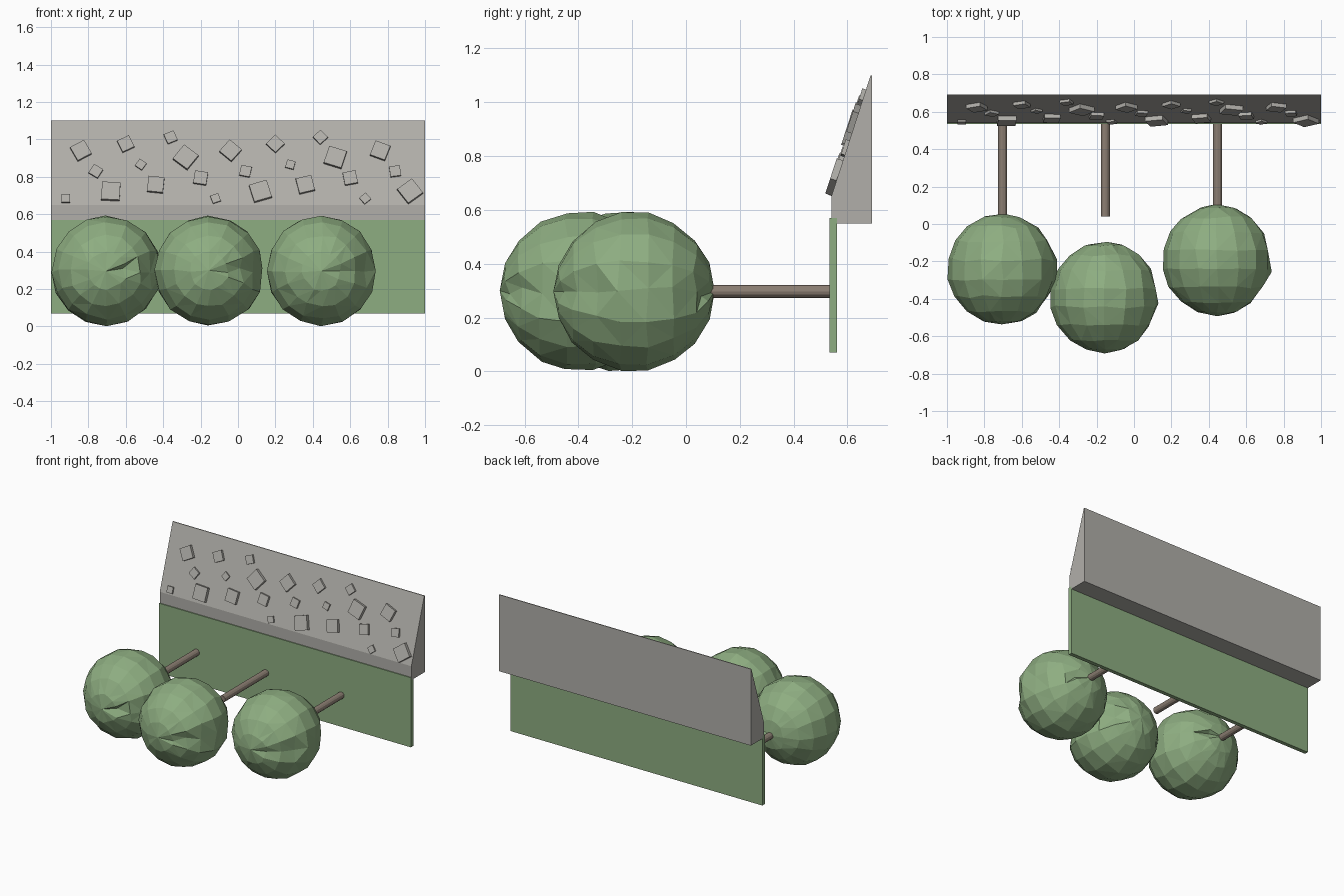
import bpy, bmesh, math, random
from mathutils import Matrix, Vector

if "Cube" in bpy.data.objects:
    bpy.data.objects.remove(bpy.data.objects["Cube"], do_unlink=True)
random.seed(4)


def material(name, color):
    m = bpy.data.materials.new(name)
    m.use_nodes = True
    m.diffuse_color = (*color, 1)
    m.node_tree.nodes["Principled BSDF"].inputs["Base Color"].default_value = (*color, 1)
    return m


green = material("leaf green", (0.27, 0.42, 0.22))
grey = material("stone grey", (0.44, 0.43, 0.40))
brown = material("bark brown", (0.26, 0.21, 0.17))


def finish(bm, name, mat):
    bmesh.ops.recalc_face_normals(bm, faces=bm.faces)
    mesh = bpy.data.meshes.new(name)
    bm.to_mesh(mesh)
    bm.free()
    mesh.materials.append(mat)
    obj = bpy.data.objects.new(name, mesh)
    bpy.context.collection.objects.link(obj)
    return obj


# Grass panel behind the trees
bm = bmesh.new()
bmesh.ops.create_cube(bm, size=1, matrix=Matrix.Translation((0, 0.5475, 0.32))
                      @ Matrix.Diagonal((2, 0.028, 0.5, 1)))
finish(bm, "grass_panel", green)

# Sloped rock ridge, a side profile extruded along x
profile = [(0.54, 0.55), (0.692, 0.55), (0.692, 1.1), (0.686, 1.1), (0.54, 0.65)]
bm = bmesh.new()
face = bm.faces.new([bm.verts.new((-1, y, z)) for y, z in profile])
side = bmesh.ops.extrude_face_region(bm, geom=[face])["geom"]
bmesh.ops.translate(bm, vec=(2, 0, 0), verts=[g for g in side if isinstance(g, bmesh.types.BMVert)])
finish(bm, "rock_ridge", grey)

# Square stones scattered over the slope in a repeating rhythm
foot, crest = Vector((0, 0.54, 0.65)), Vector((0, 0.686, 1.1))
up = (crest - foot).normalized()
right = Vector((1, 0, 0))
frame = Matrix((right, up, right.cross(up))).transposed().to_4x4()
sizes = (0.045, 0.085, 0.057, 0.098, 0.07)
bm = bmesh.new()
for i in range(24):
    z = 0.682 + 0.0363 * (i * 7 % 10)
    spot = foot.lerp(crest, (z - foot.z) / (crest.z - foot.z))
    spot.x = -0.92 + 0.08 * i
    s = sizes[i % 5]
    bmesh.ops.create_cube(bm, size=s, matrix=Matrix.Translation(spot) @ frame
                          @ Matrix.Rotation(math.radians(29 * i), 4, "Z")
                          @ Matrix.Diagonal((1, 1, 0.5, 1)))
finish(bm, "slope_stones", grey)


def crown(name, x, y):
    """Faceted leaf ball with its poles along y and a rough seam on the +x side."""
    bm = bmesh.new()
    bmesh.ops.create_uvsphere(bm, u_segments=16, v_segments=9, radius=0.295,
                              matrix=Matrix.Rotation(math.pi / 2, 4, "X"))
    for v in bm.verts:
        seam = v.co.x > 0.1 and abs(v.co.z) < 0.01
        rough = 0.02 if seam else 0.009
        v.co += Vector([random.uniform(-rough, rough) for _ in range(3)])
        v.co *= (0.95 if seam else 0.297 / v.co.length * random.uniform(0.985, 1.01))
    bmesh.ops.triangulate(bm, faces=bm.faces)
    bmesh.ops.translate(bm, vec=(x, y, 0.297), verts=bm.verts)
    finish(bm, name, green)


def trunk(name, x):
    bm = bmesh.new()
    bmesh.ops.create_cone(bm, cap_ends=True, segments=12, radius1=0.024, radius2=0.024, depth=0.5,
                          matrix=Matrix.Translation((x, 0.29, 0.297))
                          @ Matrix.Rotation(math.pi / 2, 4, "X"))
    finish(bm, name, brown)


# Three trees pointing forward
for label, x, y in (("right", -0.703, -0.243), ("middle", -0.153, -0.393), ("left", 0.447, -0.193)):
    crown(label + "_crown", x, y)
    trunk(label + "_trunk", x)
